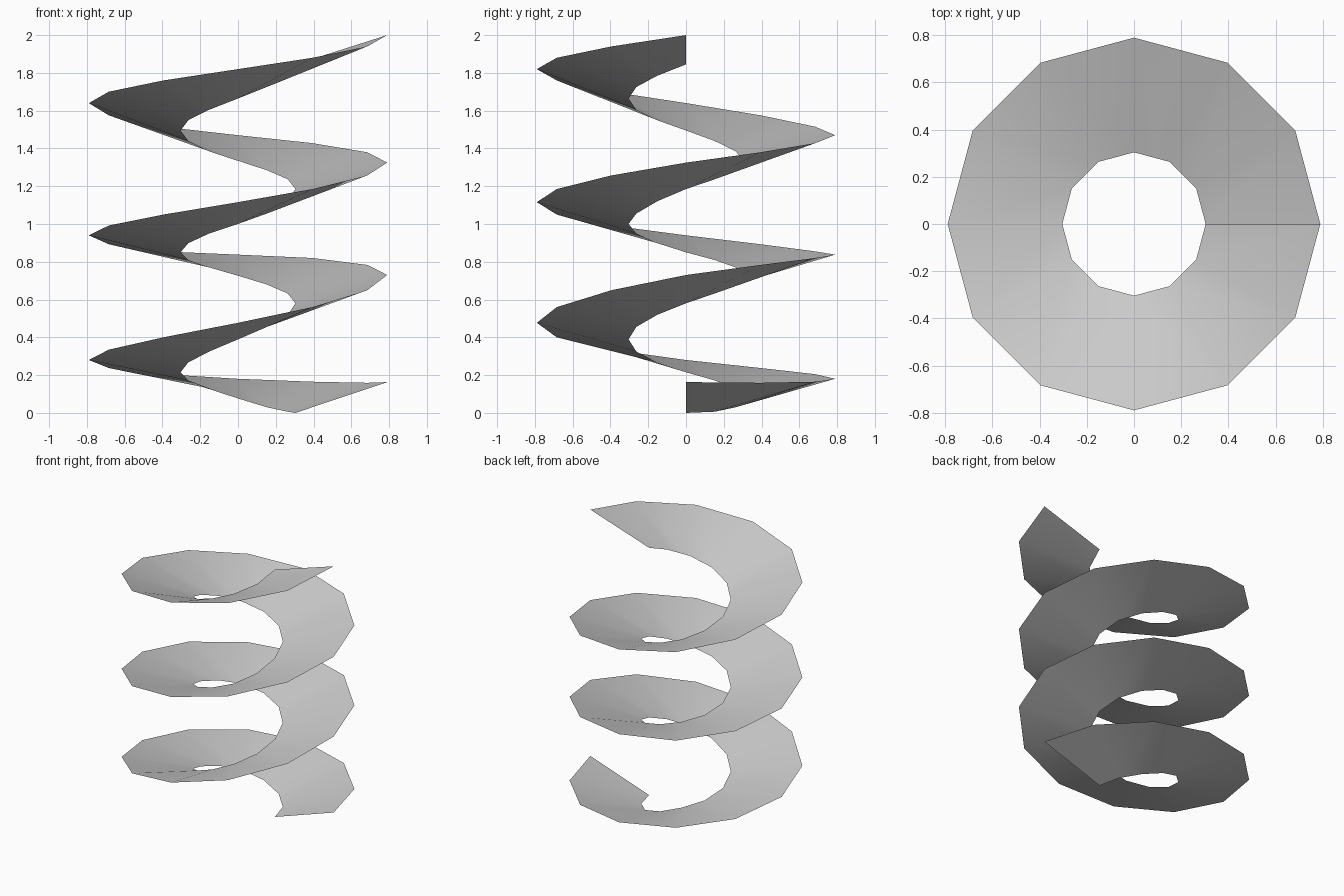
import bpy
import bmesh
import math

cube = bpy.data.objects.get("Cube")
if cube:
    bpy.data.objects.remove(cube, do_unlink=True)

INNER_RADIUS = 0.304
OUTER_RADIUS = 0.79
STEP_ANGLE = math.radians(30)

# Heights of the two ribbon edges at every second step, over three turns
INNER_RISE = [0, .03, .13, .215, .325, .455, .58, .68, .77, .85,
              .95, 1.055, 1.185, 1.285, 1.385, 1.495, 1.605, 1.725, 1.845]
OUTER_RISE = [.163, .165, .205, .28, .4, .56, .73, .82, .855, .94,
              1.05, 1.185, 1.325, 1.428, 1.515, 1.64, 1.76, 1.88, 2]


def smooth_heights(knots):
    """Insert a curved midpoint between each pair of knot heights."""
    before = 3 * (knots[0] - knots[1]) + knots[2]
    after = 2 * knots[-1] - knots[-2]
    padded = [before] + knots + [after]
    heights = []
    for a, b, c, d in zip(padded, padded[1:], padded[2:], padded[3:]):
        heights += [b, (9 * (b + c) - a - d) / 16]
    return heights + [knots[-1]]


def spiral_edge(bm, radius, knots):
    """Create the vertices of one edge, winding upward from the left side."""
    edge = []
    for step, height in enumerate(smooth_heights(knots)):
        angle = step * STEP_ANGLE
        position = (radius * math.cos(angle), radius * math.sin(angle), height)
        edge.append(bm.verts.new(position))
    return edge


def make_material(name, colour):
    material = bpy.data.materials.new(name)
    material.use_nodes = True
    material.diffuse_color = colour
    shader = material.node_tree.nodes["Principled BSDF"]
    shader.inputs["Base Color"].default_value = colour
    return material


# Helical ribbon: one quad per step, bridging the inner and outer edges
bm = bmesh.new()
inner = spiral_edge(bm, INNER_RADIUS, INNER_RISE)
outer = spiral_edge(bm, OUTER_RADIUS, OUTER_RISE)
for i in range(len(inner) - 1):
    bm.faces.new((inner[i], outer[i], outer[i + 1], inner[i + 1]))

mesh = bpy.data.meshes.new("spiral_ribbon")
bm.to_mesh(mesh)
bm.free()
ribbon = bpy.data.objects.new("spiral_ribbon", mesh)
bpy.context.collection.objects.link(ribbon)
mesh.materials.append(make_material("plain_grey", (0.6, 0.6, 0.6, 1)))

# Soft shading along the ribbon
bpy.context.view_layer.objects.active = ribbon
ribbon.select_set(True)
bpy.ops.object.shade_smooth_by_angle(angle=math.radians(40))
